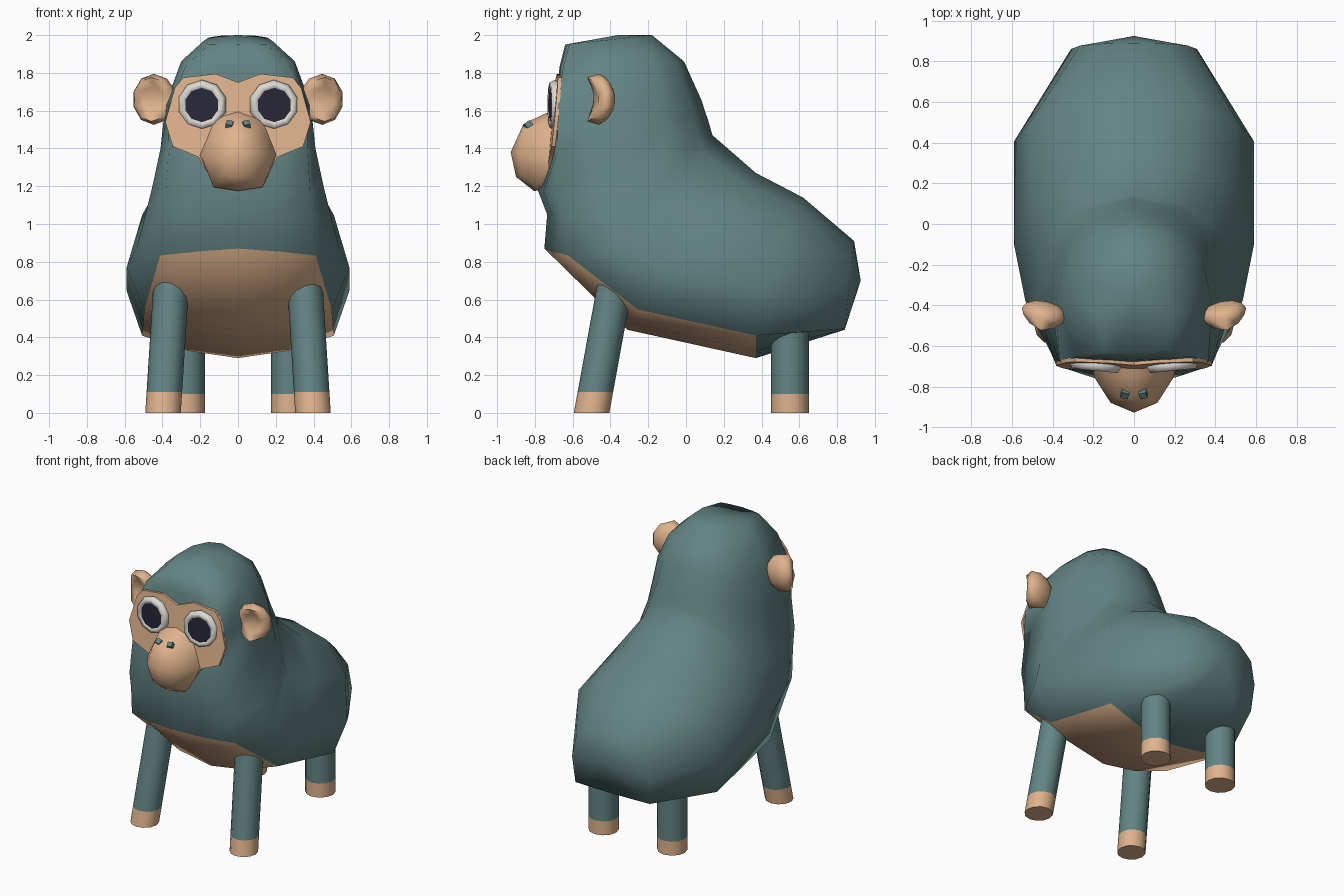
import bpy, bmesh, math
from mathutils import Vector, Matrix

if "Cube" in bpy.data.objects:
    bpy.data.objects.remove(bpy.data.objects["Cube"], do_unlink=True)


def make_mat(name, rgb):
    m = bpy.data.materials.new(name)
    m.use_nodes = True
    m.diffuse_color = (*rgb, 1)
    m.node_tree.nodes["Principled BSDF"].inputs["Base Color"].default_value = (*rgb, 1)
    return m


FUR = make_mat("teal fur", (0.125, 0.23, 0.23))
SKIN = make_mat("tan skin", (0.74, 0.45, 0.265))
WHITE = make_mat("eye white", (0.72, 0.70, 0.66))
DARK = make_mat("dark pupil", (0.021, 0.021, 0.04))


def finish(name, bm, mats, angle=50):
    bmesh.ops.recalc_face_normals(bm, faces=bm.faces)
    me = bpy.data.meshes.new(name)
    bm.to_mesh(me)
    bm.free()
    ob = bpy.data.objects.new(name, me)
    bpy.context.collection.objects.link(ob)
    for m in mats:
        me.materials.append(m)
    bpy.ops.object.select_all(action="DESELECT")
    ob.select_set(True)
    bpy.context.view_layer.objects.active = ob
    bpy.ops.object.shade_smooth_by_angle(angle=math.radians(angle))


def mirrored(half):
    # Close a half outline that starts and ends on x = 0
    return half + [(-p[0], *p[1:]) for p in half[-2:0:-1]]


def bridge(bm, a, b):
    n = len(a)
    return [bm.faces.new((a[i], a[(i + 1) % n], b[(i + 1) % n], b[i])) for i in range(n)]


def fan(bm, ring, centre):
    c = bm.verts.new(centre)
    n = len(ring)
    for i in range(n):
        bm.faces.new((ring[i], ring[(i + 1) % n], c))


# Body and head: one loft from rump to crown.
# Each section: belly/front y, z; back y, z; half width; bow y, z; corner across, along
SECTIONS = [
    (0.84, 0.44, 0.89, 0.91, 0.31, 0.00, 0.00, 0.96, 0.01),
    (0.37, 0.29, 0.62, 1.14, 0.59, -0.07, 0.00, 0.86, 0.14),
    (-0.31, 0.44, 0.37, 1.27, 0.59, -0.08, -0.02, 0.84, 0.14),
    (-0.75, 0.87, 0.14, 1.47, 0.535, 0.00, -0.25, 0.77, 0.14),
    (-0.735, 1.05, 0.12, 1.54, 0.49, 0.00, -0.21, 0.82, 0.10),
    (-0.785, 1.18, 0.10, 1.60, 0.455, 0.00, -0.17, 0.84, 0.10),
    (-0.705, 1.38, 0.08, 1.66, 0.41, 0.00, -0.10, 0.90, 0.03),
    (-0.69, 1.62, 0.03, 1.77, 0.385, 0.00, -0.05, 0.95, 0.015),
    (-0.67, 1.83, -0.01, 1.86, 0.30, 0.00, 0.02, 0.93, 0.03),
    (-0.64, 1.95, -0.18, 2.00, 0.18, 0.00, 0.00, 0.85, 0.05),
]
bm = bmesh.new()
rings = []
for y0, z0, y1, z1, w, by, bz, cu, cv in SECTIONS:
    loop = mirrored([(0, 0), (cu * 0.53, cv * 0.33), (cu, cv), (1, 0.42),
                     (0.86, 0.75), (0.5, 0.94), (0, 1)])
    rings.append([bm.verts.new((u * w, y0 + (y1 - y0) * v + by * 4 * v * (1 - v),
                                z0 + (z1 - z0) * v + bz * 4 * v * (1 - v))) for u, v in loop])
for i in range(len(rings) - 1):
    faces = bridge(bm, rings[i], rings[i + 1])
    if i in (1, 2):                      # tan belly panel
        for f in faces[:2] + faces[-2:]:
            f.material_index = 1
fan(bm, rings[0], (0, 0.925, 0.70))
fan(bm, rings[-1], (0, -0.36, 2.0))
finish("body", bm, [FUR, SKIN], 75)


# Face mask: shallow folded plate on the front of the head
def face_y(x, z):
    return -0.715 + 0.05 * abs(x) + 0.1 * (z - 1.55)


outline = mirrored([(0, 1.75), (0.12, 1.795), (0.29, 1.775), (0.335, 1.72), (0.385, 1.54),
                    (0.345, 1.41), (0.21, 1.355), (0.15, 1.25), (0, 1.23)])
bm = bmesh.new()
front = [bm.verts.new((x, face_y(x, z), z)) for x, z in outline]
back = [bm.verts.new((x, face_y(x, z) + 0.02, z)) for x, z in outline]
bridge(bm, front, back)
fan(bm, front, (0, face_y(0, 1.55), 1.55))
fan(bm, back, (0, face_y(0, 1.55) + 0.02, 1.55))
finish("face_mask", bm, [SKIN], 40)

# Muzzle: tapering snout from the face to a blunt tip
MUZZLE = [
    [(0, -0.69, 1.60), (0.13, -0.69, 1.56), (0.21, -0.69, 1.37), (0.13, -0.74, 1.20), (0, -0.75, 1.18)],
    [(0, -0.745, 1.585), (0.11, -0.75, 1.54), (0.195, -0.755, 1.36), (0.13, -0.79, 1.195), (0, -0.805, 1.175)],
    [(0, -0.86, 1.53), (0.085, -0.855, 1.49), (0.115, -0.88, 1.37), (0.08, -0.87, 1.26), (0, -0.90, 1.25)],
]
bm = bmesh.new()
loops = [[bm.verts.new(p) for p in mirrored(half)] for half in MUZZLE]
bridge(bm, loops[0], loops[1])
bridge(bm, loops[1], loops[2])
fan(bm, loops[2], (0, -0.928, 1.38))
bm.faces.new(loops[0])
finish("muzzle", bm, [SKIN], 75)


def eye_ring(bm, frame, major=0.106, minor=0.027, n=10, k=6):
    loops = []
    for i in range(n):
        a = 2 * math.pi * (i + 0.5) / n
        loops.append([])
        for j in range(k):
            b = 2 * math.pi * j / k
            r = major + minor * math.cos(b)
            p = Vector((r * math.cos(a), 1.2 * minor * math.sin(b), r * math.sin(a)))
            loops[-1].append(bm.verts.new(frame @ p))
    for i in range(n):
        bridge(bm, loops[i], loops[(i + 1) % n])


def leg(name, foot, top, r, sole):
    # Sheared tube with a tan foot below the sole height
    bm = bmesh.new()
    foot, top = Vector(foot), Vector(top)
    loops = []
    for z in (0, sole, top.z):
        c = foot.lerp(top, z / top.z)
        loops.append([bm.verts.new((c.x + r * math.cos(a), c.y + r * math.sin(a), z))
                      for a in (2 * math.pi * i / 12 for i in range(12))])
    for f in bridge(bm, loops[0], loops[1]) + [bm.faces.new(loops[0])]:
        f.material_index = 1
    bridge(bm, loops[1], loops[2])
    bm.faces.new(loops[2])
    finish(name, bm, [FUR, SKIN], 40)


for side, s in (("left", 1), ("right", -1)):
    # Eye rim and pupil, turned slightly outward
    frame = Matrix.Translation((s * 0.19, -0.694, 1.63)) @ Matrix.Rotation(s * 0.1, 4, "Z")
    bm = bmesh.new()
    eye_ring(bm, frame)
    finish(side + "_eye_rim", bm, [WHITE], 70)
    bm = bmesh.new()
    bmesh.ops.create_cone(bm, cap_ends=True, segments=10, radius1=0.095, radius2=0.095,
                          depth=0.009, matrix=frame @ Matrix.Translation((0, -0.02, 0))
                          @ Matrix.Rotation(math.pi / 2, 4, "X"))
    finish(side + "_pupil", bm, [DARK], 30)

    # Nostril
    bm = bmesh.new()
    bmesh.ops.create_cube(bm, size=0.036, matrix=Matrix.Translation((s * 0.045, -0.835, 1.523))
                          @ Matrix.Rotation(0.7, 4, "X") @ Matrix.Rotation(s * 0.25, 4, "Z"))
    finish(side + "_nostril", bm, [FUR], 30)

    # Ear: flattened ball, its front cupped and its top and bottom curled forward
    bm = bmesh.new()
    bmesh.ops.create_uvsphere(bm, u_segments=10, v_segments=6, radius=1,
                              matrix=Matrix.Rotation(math.pi / 2, 4, "X"))
    for v in bm.verts:
        v.co.y = max(v.co.y, -0.75) - (1.5 if v.co.y < -0.1 else 0.5) * v.co.z ** 2
    bm.transform(Matrix.Translation((s * 0.44, -0.435, 1.66)) @ Matrix.Rotation(s * 0.22, 4, "Z")
                 @ Matrix.Diagonal((0.12, 0.055, 0.135, 1)))
    finish(side + "_ear", bm, [SKIN], 75)

    # Legs
    leg(side + "_front_leg", (s * 0.397, -0.50, 0), (s * 0.35, -0.365, 0.74), 0.094, 0.11)
    leg(side + "_rear_leg", (s * 0.275, 0.55, 0), (s * 0.275, 0.55, 0.52), 0.1, 0.10)
